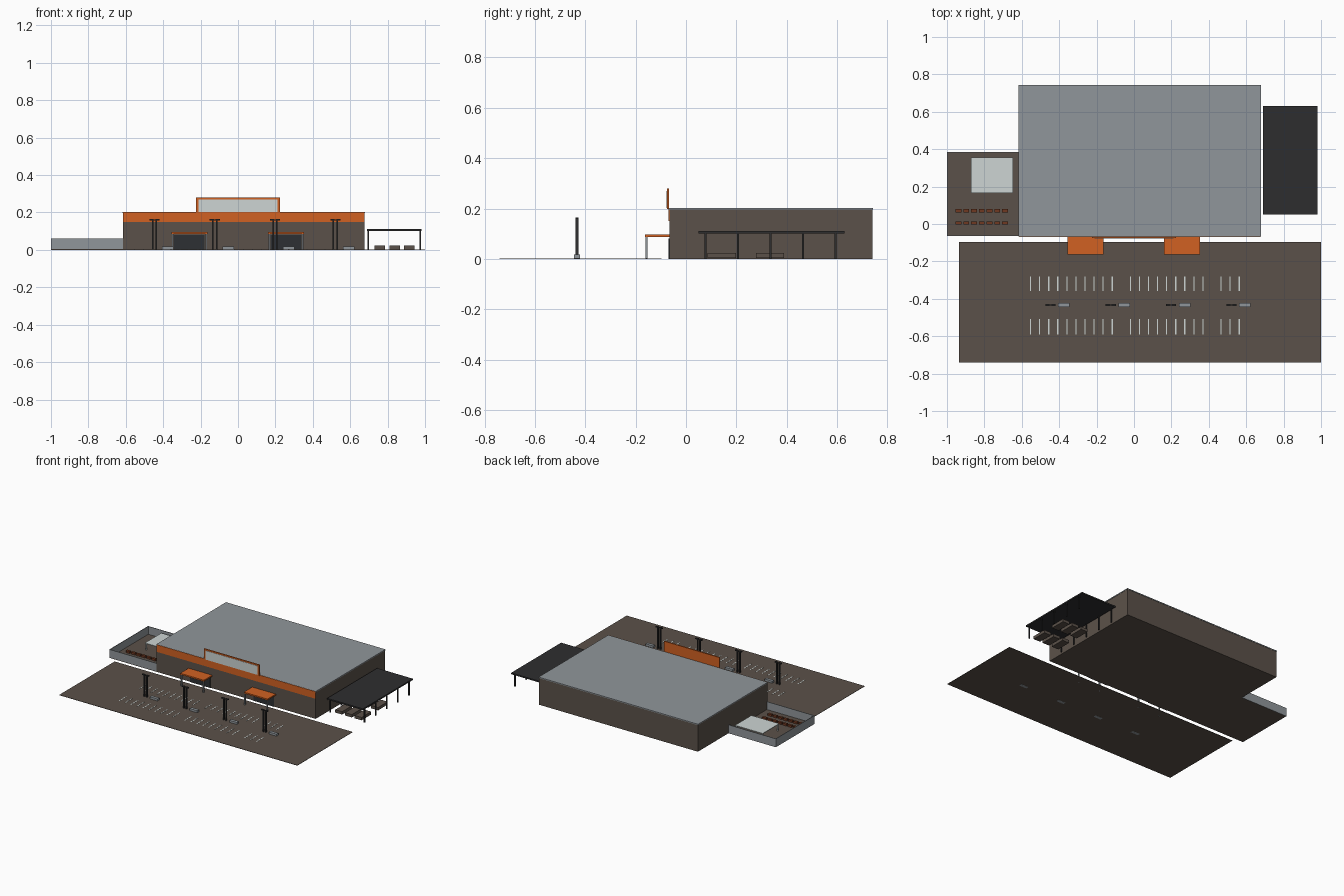
import bpy
import bmesh

cube = bpy.data.objects.get("Cube")
if cube:
    bpy.data.objects.remove(cube, do_unlink=True)


def material(name, rgb):
    m = bpy.data.materials.new(name)
    m.use_nodes = True
    colour = (*rgb, 1.0)
    m.diffuse_color = colour
    m.node_tree.nodes["Principled BSDF"].inputs["Base Color"].default_value = colour
    return m


brown = material("brown", (0.105, 0.083, 0.067))
orange = material("orange", (0.64, 0.12, 0.016))
grey = material("grey", (0.28, 0.305, 0.325))
pale = material("pale grey", (0.61, 0.665, 0.655))
black = material("black", (0.027, 0.027, 0.028))
glass = material("dark glass", (0.026, 0.03, 0.033))
rust = material("rust", (0.16, 0.04, 0.015))


def boxes(name, mat, spans):
    """One object made of boxes, each given as x, y and z ranges."""
    bm = bmesh.new()
    for xs, ys, zs in spans:
        verts = bmesh.ops.create_cube(bm, size=1)["verts"]
        for v in verts:
            v.co = [r[0] if c < 0 else r[1] for c, r in zip(v.co, (xs, ys, zs))]
    mesh = bpy.data.meshes.new(name)
    bm.to_mesh(mesh)
    bm.free()
    mesh.materials.append(mat)
    obj = bpy.data.objects.new(name, mesh)
    bpy.context.collection.objects.link(obj)
    return obj


def around(c, half):
    return (c - half, c + half)


# Main building
LEFT, RIGHT, FRONT, BACK = -0.615, 0.677, -0.065, 0.74
boxes("store_walls", brown, [((LEFT, RIGHT), (FRONT, BACK), (0, 0.197))])
boxes("store_roof", grey, [((LEFT - 0.002, RIGHT + 0.002), (FRONT - 0.002, BACK + 0.002), (0.196, 0.203))])
boxes("front_fascia", orange, [((LEFT, RIGHT), (FRONT - 0.005, FRONT), (0.15, 0.202))])

# Raised sign board with its pale face
boxes("sign_board", orange, [((-0.225, 0.225), (-0.075, -0.067), (0.198, 0.279))])
boxes("sign_face", pale, [((-0.212, 0.212), (-0.077, -0.074), (0.203, 0.269))])

# Two entrances
for side, cx in (("right", -0.26), ("left", 0.257)):
    boxes(side + "_entrance_canopy", orange, [(around(cx, 0.096), (-0.162, FRONT), (0.086, 0.096))])
    boxes(side + "_entrance_doors", glass, [(around(cx, 0.082), (-0.069, FRONT), (0, 0.08))])
    boxes(side + "_canopy_posts", grey,
          [(around(cx + s * 0.09, 0.004), (-0.161, -0.153), (0, 0.087)) for s in (-1, 1)])

# Parking lot and painted bays
boxes("parking_lot", brown, [((-0.935, 1.0), (-0.74, -0.097), (0.0005, 0.003))])
bays = [i for i in range(24) if i not in (10, 20)]
boxes("bay_lines", pale,
      [(around(-0.553 + 0.0485 * i, 0.003), ys, (0.002, 0.004))
       for i in bays for ys in ((-0.358, -0.28), (-0.59, -0.507))])

# Lamp posts with a cart shelter beside each
for i in range(4):
    x, y = -0.447 + 0.3225 * i, -0.433
    parts = [(around(x + s * 0.01, 0.004), around(y, 0.005), (0.002, 0.162)) for s in (-1, 1)]
    parts += [(around(x + s * 0.016, 0.011), around(y, 0.006), (0.158, 0.165)) for s in (-1, 1)]
    parts.append((around(x, 0.006), around(y, 0.003), (0.158, 0.163)))
    boxes(f"lamp_post_{i + 1}", black, parts)
    boxes(f"cart_shelter_{i + 1}", grey, [((x + 0.042, x + 0.103), around(y, 0.011), (0, 0.018))])

# Dark side shelter with posts and pallets
boxes("side_shelter_roof", black, [((0.69, 0.98), (0.05, 0.63), (0.101, 0.111))])
boxes("side_shelter_posts", black,
      [(around(x, 0.004), around(0.078 + 0.129 * i, 0.004), (0, 0.103))
       for x in (0.696, 0.974) for i in range(5)])
boxes("pallets", brown,
      [(around(0.758 + 0.079 * i, 0.028), (y, y + 0.112), (0.003, 0.024))
       for i in range(3) for y in (0.086, 0.278)])

# Walled garden yard
boxes("yard_floor", brown, [((-0.998, LEFT), (FRONT, 0.383), (0, 0.004))])
boxes("yard_walls", grey, [
    ((-1.0, -0.996), (FRONT, 0.385), (0, 0.062)),
    ((-1.0, LEFT), (FRONT, FRONT + 0.004), (0, 0.062)),
    ((-1.0, LEFT), (0.381, 0.385), (0, 0.062)),
])
boxes("yard_canopy", pale, [((-0.872, -0.647), (0.165, 0.355), (0.051, 0.056))])
boxes("yard_canopy_posts", pale,
      [(around(x, 0.004), around(y, 0.004), (0.003, 0.052))
       for x in (-0.866, -0.653) for y in (0.171, 0.349)])
boxes("planters", rust,
      [((-0.954 + 0.0415 * i, -0.923 + 0.0415 * i), around(y, 0.009), (0.002, 0.018))
       for i in range(7) for y in (0.005, 0.07)])
